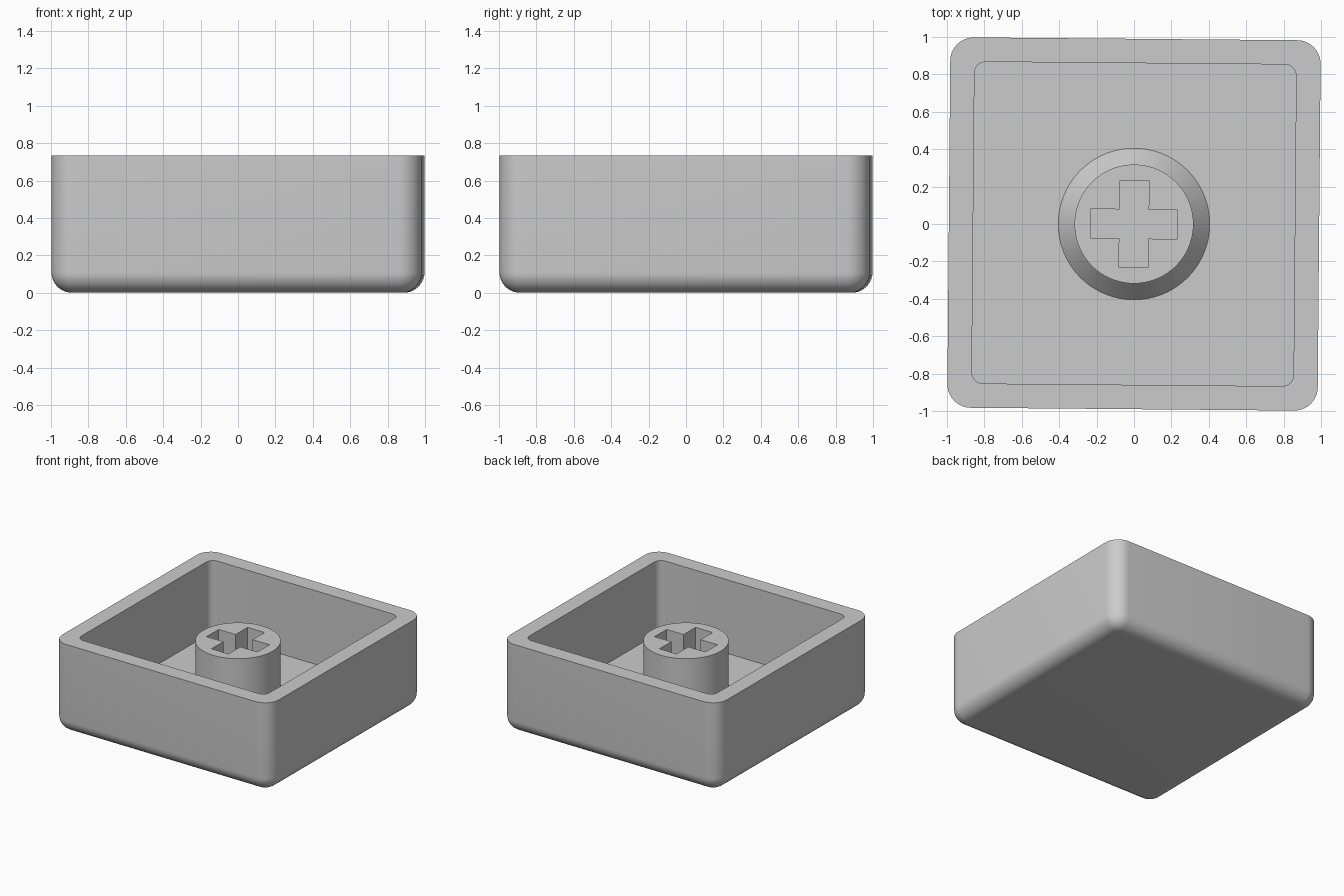
import bpy, bmesh, math

if "Cube" in bpy.data.objects:
    bpy.data.objects.remove(bpy.data.objects["Cube"], do_unlink=True)

HEIGHT, FLOOR, STEM_TOP = 0.735, 0.13, 0.625
HALF, WALL = 0.99, 0.13
TURN = math.radians(-0.5)

grey = bpy.data.materials.new("plain grey")
grey.use_nodes = True
grey.diffuse_color = (0.6, 0.6, 0.6, 1)
grey.node_tree.nodes["Principled BSDF"].inputs["Base Color"].default_value = (0.6, 0.6, 0.6, 1)


def rounded_square(half, radius, z, steps=10):
    """Outline of a square with round corners."""
    points = []
    for corner in range(4):
        mid = math.pi / 4 + corner * math.pi / 2
        cx = math.copysign(half - radius, math.cos(mid))
        cy = math.copysign(half - radius, math.sin(mid))
        for i in range(steps + 1):
            a = (corner + i / steps) * math.pi / 2
            points.append((cx + radius * math.cos(a), cy + radius * math.sin(a), z))
    return points


def circle(radius, z, sides=96):
    return [(radius * math.cos(math.tau * i / sides),
             radius * math.sin(math.tau * i / sides), z) for i in range(sides)]


def loft(name, outlines):
    """Skin a stack of matching outlines and close both ends."""
    bm = bmesh.new()
    rings = [[bm.verts.new(p) for p in outline] for outline in outlines]
    for low, high in zip(rings, rings[1:]):
        for i in range(len(low)):
            j = (i + 1) % len(low)
            bm.faces.new((low[i], low[j], high[j], high[i]))
    bm.faces.new(rings[0][::-1])
    bm.faces.new(rings[-1])
    bmesh.ops.recalc_face_normals(bm, faces=bm.faces)
    mesh = bpy.data.meshes.new(name)
    bm.to_mesh(mesh)
    bm.free()
    mesh.materials.append(grey)
    obj = bpy.data.objects.new(name, mesh)
    obj.rotation_euler.z = TURN
    bpy.context.collection.objects.link(obj)
    return obj


def smooth(obj):
    bpy.ops.object.select_all(action="DESELECT")
    obj.select_set(True)
    bpy.context.view_layer.objects.active = obj
    bpy.ops.object.shade_smooth_by_angle(angle=math.radians(30))


# Open box: rounded lower edge, outer wall, rim, inner wall, floor
fillet, corner = 0.11, 0.125
outlines = []
for i in range(11):
    a = i / 10 * math.pi / 2
    inset = fillet * (1 - math.sin(a))
    outlines.append(rounded_square(HALF - inset, corner - inset, fillet * (1 - math.cos(a))))
outlines.append(rounded_square(HALF, corner, HEIGHT))
outlines.append(rounded_square(HALF - WALL, 0.06, HEIGHT))
outlines.append(rounded_square(HALF - WALL, 0.06, FLOOR))
smooth(loft("box_shell", outlines))

# Round stem with a flared foot
stem = loft("stem", [circle(0.405, FLOOR - 0.01), circle(0.405, FLOOR),
                     circle(0.318, FLOOR + 0.1), circle(0.318, STEM_TOP)])

# Cross-shaped socket in the stem
arm, slot = 0.232, 0.078
quarter = [(arm, -slot), (arm, slot), (slot, slot)]
cross = []
for turn in range(4):
    c, s = round(math.cos(turn * math.pi / 2)), round(math.sin(turn * math.pi / 2))
    cross += [(x * c - y * s, x * s + y * c) for x, y in quarter]
cutter = loft("socket_cutter", [[(x, y, z) for x, y in cross]
                                for z in (FLOOR + 0.005, STEM_TOP + 0.1)])
cutter.hide_render = True
cutter.hide_set(True)
cut = stem.modifiers.new("socket", "BOOLEAN")
cut.operation = "DIFFERENCE"
cut.solver = "EXACT"
cut.object = cutter
bpy.context.view_layer.update()
bpy.context.view_layer.objects.active = stem
bpy.ops.object.modifier_apply(modifier=cut.name)
bpy.data.objects.remove(cutter, do_unlink=True)
smooth(stem)
